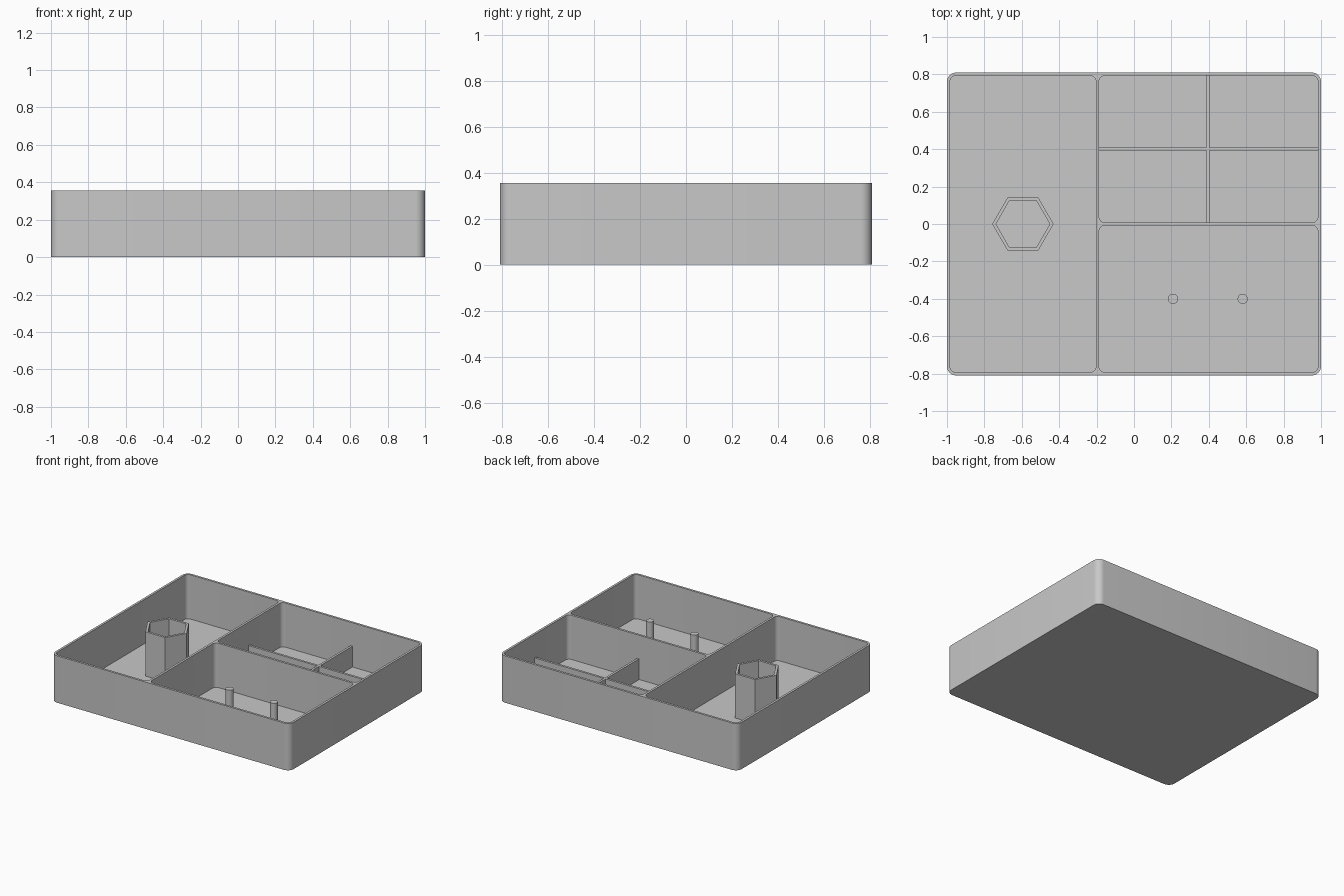
import bpy
import bmesh
import math

if "Cube" in bpy.data.objects:
    bpy.data.objects.remove(bpy.data.objects["Cube"], do_unlink=True)

X, Y, H = 1.0, 0.81, 0.355     # half width, half depth, height
WALL, FLOOR = 0.017, 0.02
HALF = WALL / 2
DIV_X, DIV_Y = -0.195, 0.0     # full height dividers
MID_X = 0.395                  # centre of the right-hand compartments
LOW = H / 2                    # height of low dividers

grey = bpy.data.materials.new("plain grey")
grey.use_nodes = True
grey.diffuse_color = (0.58, 0.58, 0.58, 1)
grey.node_tree.nodes["Principled BSDF"].inputs["Base Color"].default_value = grey.diffuse_color


def prism(name, outline, z0, z1):
    """Extrude a counter-clockwise outline from z0 to z1."""
    bm = bmesh.new()
    base = bm.faces.new([bm.verts.new((x, y, z0)) for x, y in outline])
    top = bmesh.ops.extrude_face_region(bm, geom=[base], use_keep_orig=True)
    for v in top["geom"]:
        if isinstance(v, bmesh.types.BMVert):
            v.co.z = z1
    bmesh.ops.recalc_face_normals(bm, faces=bm.faces)
    mesh = bpy.data.meshes.new(name)
    bm.to_mesh(mesh)
    bm.free()
    mesh.materials.append(grey)
    obj = bpy.data.objects.new(name, mesh)
    bpy.context.collection.objects.link(obj)
    return obj


def rounded(x0, x1, y0, y1, r, steps=8):
    """Rectangle outline with rounded corners."""
    corners = [(x1 - r, y1 - r), (x0 + r, y1 - r), (x0 + r, y0 + r), (x1 - r, y0 + r)]
    return [(cx + r * math.cos(a), cy + r * math.sin(a))
            for k, (cx, cy) in enumerate(corners)
            for a in [(k + i / steps) * math.pi / 2 for i in range(steps + 1)]]


def box(x0, x1, y0, y1):
    return [(x0, y0), (x1, y0), (x1, y1), (x0, y1)]


def ngon(cx, cy, r, n):
    return [(cx + r * math.cos(i * math.tau / n), cy + r * math.sin(i * math.tau / n))
            for i in range(n)]


def cut(obj, cutters):
    """Subtract the cutters and remove them."""
    for c in cutters:
        mod = obj.modifiers.new("cut", 'BOOLEAN')
        mod.operation = 'DIFFERENCE'
        mod.solver = 'EXACT'
        mod.object = c
    bpy.context.view_layer.update()
    graph = bpy.context.evaluated_depsgraph_get()
    mesh = bpy.data.meshes.new_from_object(obj.evaluated_get(graph))
    obj.modifiers.clear()
    obj.data = mesh
    for c in cutters:
        bpy.data.objects.remove(c, do_unlink=True)


def smooth(obj):
    bpy.ops.object.select_all(action='DESELECT')
    obj.select_set(True)
    bpy.context.view_layer.objects.active = obj
    bpy.ops.object.shade_smooth_by_angle(angle=math.radians(30))


# Tray with three rounded compartments
tray = prism("tray", rounded(-X, X, -Y, Y, 0.05), 0, H)
pockets = [
    (-X + WALL, DIV_X - HALF, -Y + WALL, Y - WALL),
    (DIV_X + HALF, X - WALL, DIV_Y + HALF, Y - WALL),
    (DIV_X + HALF, X - WALL, -Y + WALL, DIV_Y - HALF),
]
cut(tray, [prism("pocket_cutter", rounded(*p, 0.03), FLOOR, H + 0.1) for p in pockets])
smooth(tray)

# Low cross-shaped dividers in the back compartment
low_y = Y / 2 - 0.004
prism("low_divider_long", box(DIV_X, X - HALF, low_y - HALF, low_y + HALF), FLOOR / 2, LOW)
for name, y0, y1 in (("front", DIV_Y, low_y - HALF), ("back", low_y + HALF, Y - HALF)):
    prism("low_divider_" + name, box(MID_X - HALF, MID_X + HALF, y0, y1), FLOOR / 2, LOW)

# Open hexagonal holder
hex_x = -0.594
holder = prism("hexagon_holder", ngon(hex_x, 0, 0.164, 6), FLOOR / 2, H)
cut(holder, [prism("holder_cutter", ngon(hex_x, 0, 0.144, 6), FLOOR, H + 0.1)])

# Pair of round pegs
for side, name in ((-1, "right_peg"), (1, "left_peg")):
    smooth(prism(name, ngon(MID_X + side * 0.186, -0.4, 0.027, 24), FLOOR / 2, 0.26))
